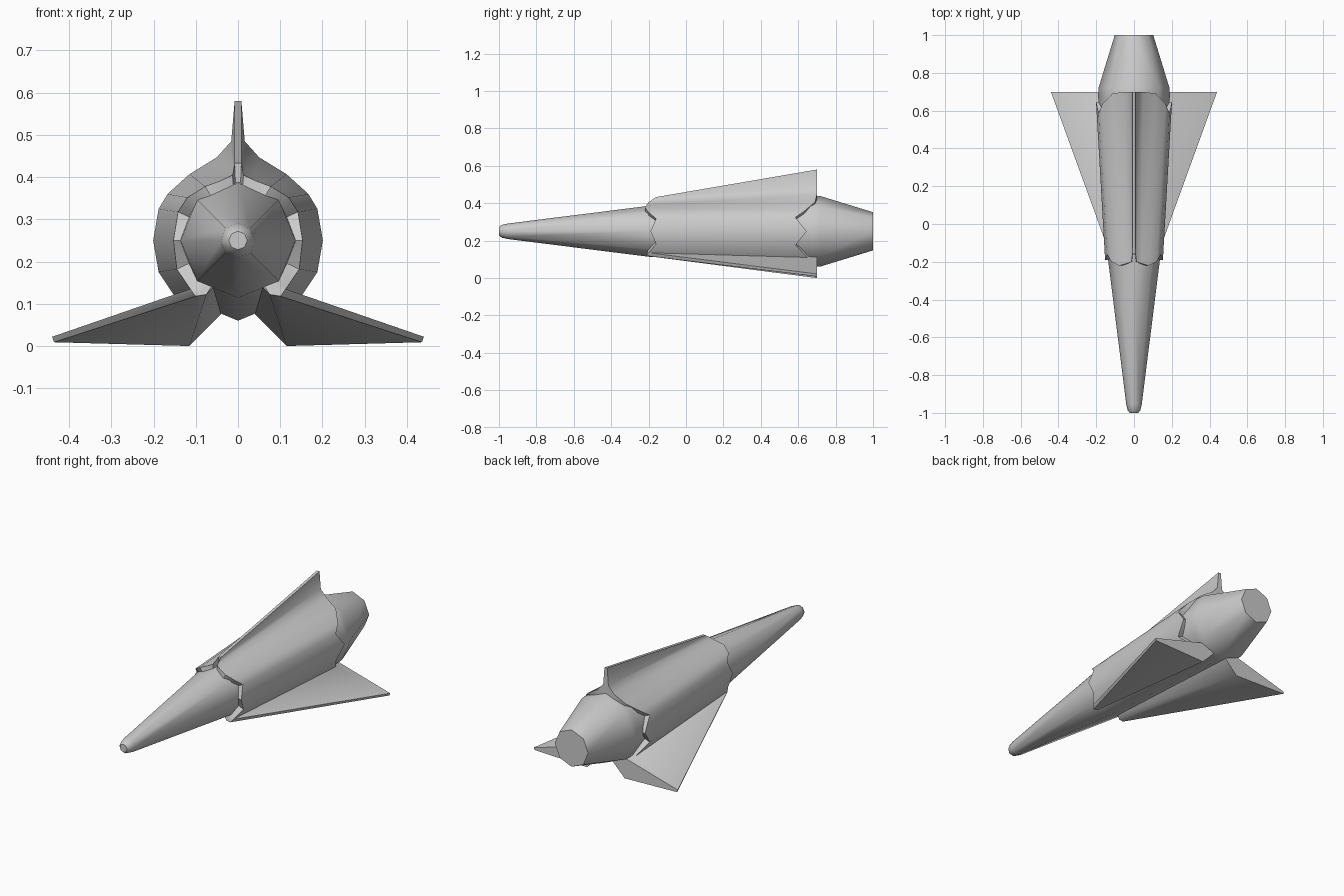
import bpy, bmesh, math

if "Cube" in bpy.data.objects:
    bpy.data.objects.remove(bpy.data.objects["Cube"])

AXIS_Z = 0.25

# fuselage stations: (y, radius)
CORE = [(-1.0, 0.022), (-0.985, 0.034), (-0.955, 0.041), (-0.2, 0.136),
        (0.68, 0.190), (0.72, 0.188), (1.0, 0.102)]


def core_radius(y):
    for (y0, r0), (y1, r1) in zip(CORE, CORE[1:]):
        if y <= y1:
            return r0 + (r1 - r0) * (y - y0) / (y1 - y0)
    return CORE[-1][1]


def finish(bm, name, angle):
    bmesh.ops.remove_doubles(bm, verts=bm.verts, dist=1e-5)
    bmesh.ops.recalc_face_normals(bm, faces=bm.faces)
    mesh = bpy.data.meshes.new(name)
    bm.to_mesh(mesh)
    bm.free()
    ob = bpy.data.objects.new(name, mesh)
    bpy.context.collection.objects.link(ob)
    bpy.ops.object.select_all(action='DESELECT')
    ob.select_set(True)
    bpy.context.view_layer.objects.active = ob
    bpy.ops.object.shade_smooth_by_angle(angle=math.radians(angle))
    return ob


# fuselage: eight-sided lathe along y
bm = bmesh.new()
rings = [[bm.verts.new((r * math.cos(k * math.pi / 4), y, AXIS_Z + r * math.sin(k * math.pi / 4)))
          for k in range(8)] for y, r in CORE]
for a, b in zip(rings, rings[1:]):
    for k in range(8):
        j = (k + 1) % 8
        bm.faces.new((a[k], a[j], b[j], b[k]))
bm.faces.new(rings[0])
bm.faces.new(rings[-1])
finish(bm, "fuselage", 50)

# half shell rails (front point, rear point), from fin top round the flank
SHELL = [((0, -.16, .433), (0, .7, .58)),
         ((.008, -.16, .433), (.008, .7, .58)),
         ((.013, -.20, .405), (.016, .7, .485)),
         ((.04, -.21, .392), (.05, .7, .447)),
         ((.078, -.22, .378), (.115, .69, .407)),
         ((.12, -.20, .352), (.167, .635, .36)),
         ((.142, -.16, .318), (.188, .585, .325)),
         ((.153, -.19, .25), (.201, .645, .25)),
         ((.145, -.16, .182), (.188, .585, .175)),
         ((.113, -.20, .135), (.145, .65, .11))]
# wing rails: leading edge top, bottom, keel, root
WING = [((.105, -.21, .124), (.44, .7, .022)),
        ((.10, -.21, .118), (.436, .7, .009)),
        ((.075, -.21, .122), (.115, .7, 0)),
        ((.055, -.20, .142), (.04, .7, .076))]
WING_CORE = ((.045, -.20, .17), (.09, .7, .12))


def inner(p):
    """Point under p, buried just inside the fuselage."""
    dx, dz = p[0], p[2] - AXIS_Z
    s = core_radius(p[1]) * 0.9 / math.hypot(dx, dz)
    return (dx * s, p[1], AXIS_Z + dz * s)


# shell with dorsal fin and delta wings
bm = bmesh.new()
loops = [(f, r, inner(r), inner(f)) for f, r in SHELL]
loops += [(f, r, WING_CORE[1], WING_CORE[0]) for f, r in WING]
loops = [[bm.verts.new(p) for p in loop] for loop in loops]
for a, b in zip(loops, loops[1:]):
    for k in range(4):
        j = (k + 1) % 4
        bm.faces.new((a[k], a[j], b[j], b[k]))
bm.faces.new(loops[-1])
bmesh.ops.triangulate(bm, faces=[f for f in bm.faces if len(f.verts) > 3])
shell = finish(bm, "shell_fin_and_wings", 40)
mirror = shell.modifiers.new("mirror", 'MIRROR')
mirror.use_clip = True
